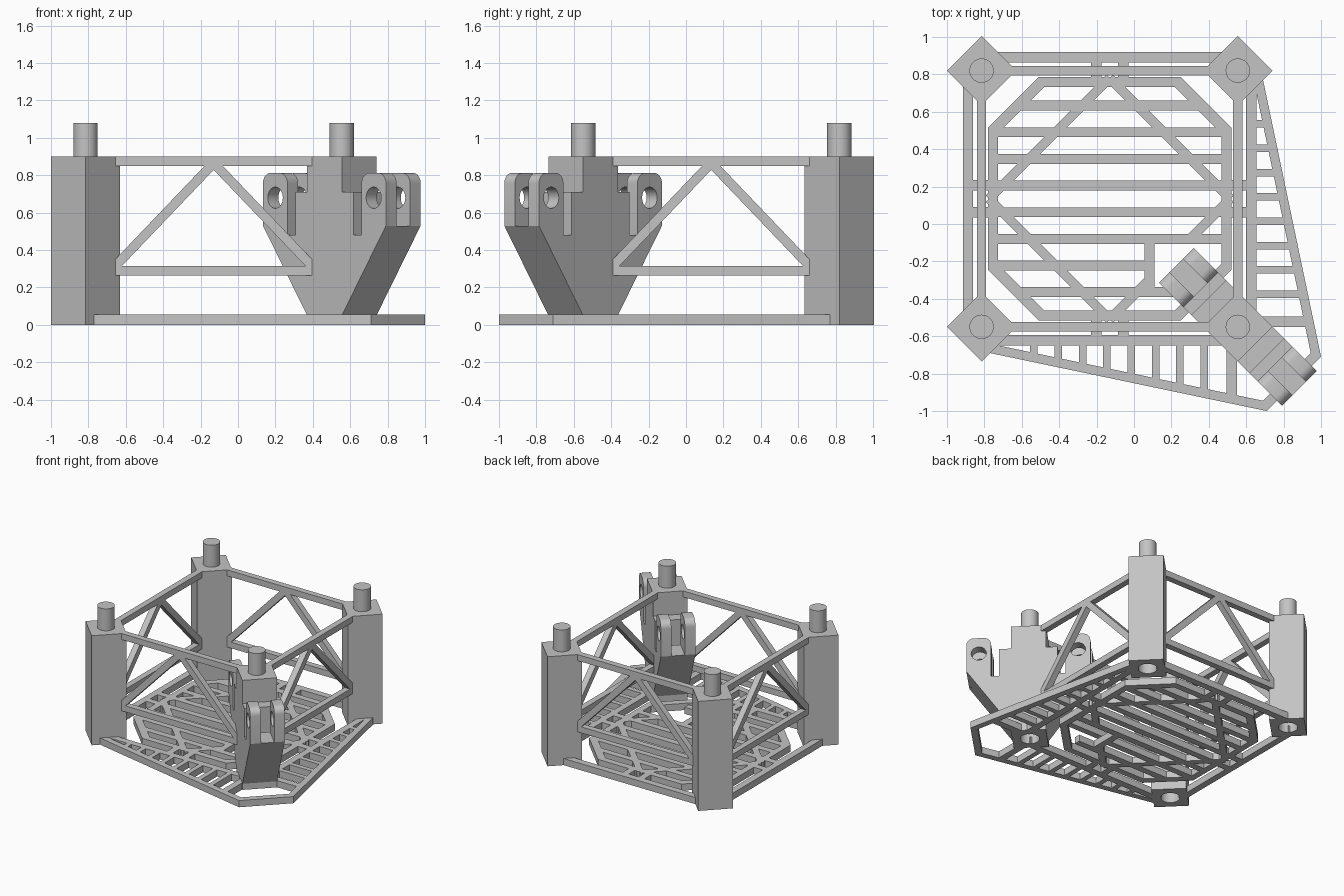
import bpy, bmesh, math
from mathutils import Vector

if "Cube" in bpy.data.objects:
    bpy.data.objects.remove(bpy.data.objects["Cube"])

grey = bpy.data.materials.new("light grey plastic")
grey.diffuse_color = (0.55, 0.55, 0.55, 1)
grey.use_nodes = True
grey.node_tree.nodes["Principled BSDF"].inputs["Base Color"].default_value = grey.diffuse_color

CX, CY = -0.13, 0.135          # centre of the four posts
R = 0.685                      # post offset from that centre
HX, HY = CX + R, CY - R        # hinge post position
BASE = 0.055                   # base plate thickness
W = 0.131                      # half side of a post
Q = math.sqrt(0.5)


def prism(name, shapes, place=lambda a, b, h: (a, b, h)):
    """Each shape is (loops, low, high): outline plus holes, extruded and placed."""
    me = bpy.data.meshes.new(name)
    bm = bmesh.new()
    for loops, lo, hi in shapes:
        part = bmesh.new()
        for loop in loops:
            vs = [part.verts.new((a, b, lo)) for a, b in loop]
            for i in range(len(vs)):
                part.edges.new((vs[i - 1], vs[i]))
        bmesh.ops.triangle_fill(part, use_beauty=True, edges=part.edges[:])
        ext = bmesh.ops.extrude_face_region(part, geom=part.faces[:])
        top = [g for g in ext["geom"] if isinstance(g, bmesh.types.BMVert)]
        bmesh.ops.translate(part, verts=top, vec=(0, 0, hi - lo))
        for v in part.verts:
            v.co = Vector(place(*v.co))
        bmesh.ops.recalc_face_normals(part, faces=part.faces[:])
        tmp = bpy.data.meshes.new("tmp")
        part.to_mesh(tmp)
        part.free()
        bm.from_mesh(tmp)
        bpy.data.meshes.remove(tmp)
    bm.to_mesh(me)
    bm.free()
    me.materials.append(grey)
    ob = bpy.data.objects.new(name, me)
    bpy.context.collection.objects.link(ob)
    return ob


def bar(p, q, w):
    p, q = Vector(p), Vector(q)
    d = (q - p).normalized() * (w / 2)
    n = Vector((-d.y, d.x))
    return [tuple(p + n), tuple(q + n), tuple(q - n), tuple(p - n)]


def circle(x, y, r, n=32):
    return [(x + r * math.cos(i * math.tau / n), y + r * math.sin(i * math.tau / n)) for i in range(n)]


def cut(ob, cutter):
    cutter.hide_render = True
    cutter.hide_viewport = True
    m = ob.modifiers.new("cut", "BOOLEAN")
    m.operation, m.object, m.solver = "DIFFERENCE", cutter, "EXACT"


def smooth(ob):
    bpy.ops.object.select_all(action="DESELECT")
    bpy.context.view_layer.objects.active = ob
    ob.select_set(True)
    bpy.ops.object.shade_smooth_by_angle(angle=math.radians(30))


def hinge_place(u, z, v):
    """u points out along the hinge diagonal, v across it."""
    return (HX + (u + v) * Q, HY + (v - u) * Q, z)


# Corner posts with a stacking pin on top and a socket underneath
for sx in (-1, 1):
    for sy in (-1, 1):
        x, y = CX + sx * R, CY + sy * R
        h = W / Q
        post = prism("corner_post", [([[(x + h, y), (x, y + h), (x - h, y), (x, y - h)]], 0, 0.9)])
        cut(post, prism("socket_cutter", [([circle(x, y, 0.072)], -0.1, 0.2)]))
        if (sx, sy) == (1, -1):
            slot = [(-0.3, 0.71), (0.3, 0.71), (0.3, 0.83), (-0.3, 0.83)]
            cut(post, prism("slot_cutter", [([slot], -0.06, 0.06)], hinge_place))
        smooth(prism("stacking_pin", [([circle(x, y, 0.065)], 0.88, 1.08)]))

# Four identical sides: truss, base rail and tabs to the floor
for k in range(4):
    c, s = round(math.cos(k * math.pi / 2)), round(math.sin(k * math.pi / 2))

    def turn(a, b):
        return (CX + c * a - s * b, CY + s * a + c * b)

    def upright(a, z, t):
        return (*turn(a, t - R), z)

    def flat(a, b, z):
        return (*turn(a, b), z)

    truss = [bar((-0.58, 0.875), (0.58, 0.875), 0.05), bar((-0.58, 0.29), (0.58, 0.29), 0.05)]
    truss += [bar((m * 0.535, 0.305), (0, 0.865), 0.05) for m in (-1, 1)]
    prism("side_truss", [([l], -0.025, 0.025) for l in truss], upright)
    rails = [bar((-0.64, -0.757), (0.64, -0.757), 0.055)]
    rails += [bar((m * 0.072, -0.62), (m * 0.072, -0.75), 0.055) for m in (-1, 1)]
    prism("base_rail", [([l], 0, BASE) for l in rails], flat)


# Floor grille: chamfered ring, diamond brace and slats
def octagon(h, ch):
    k = h - ch
    pts = [(k, h), (h, k), (h, -k), (k, -h), (-k, -h), (-h, -k), (-h, k), (-k, h)]
    return [(CX + a, CY + b) for a, b in pts]


floor = [[octagon(0.65, 0.27), octagon(0.597, 0.248)]]
D = 0.645
ends = [((-D, 0), (0, D)), ((0, D), (D, 0)), ((-D, 0), (0, -D)), ((0, -D), (0.2, 0.2 - D)), ((D, 0), (0.42, 0.42 - D))]
for p, q in ends:
    floor.append([bar((CX + p[0], CY + p[1]), (CX + q[0], CY + q[1]), 0.05)])
for i in range(-4, 5):
    if i == -4:
        continue
    dy = i * 0.1425 - 0.072 + 0.0
    half = min(0.62, 1.0 - abs(dy))
    right = {-2: 0.09, -3: 0.25}.get(i, CX + half)
    floor.append([bar((CX - half, CY + dy), (right, CY + dy), 0.053)])
floor.append([bar((0.082, -0.08), (0.082, -0.38), 0.054)])
prism("floor_grille", [(l, 0, BASE) for l in floor])

# Tapered skirt around the hinge corner, mirrored about its diagonal
rim = [(0.69, 0.77), (1.0, -0.71), (0.71, -1.0), (-0.77, -0.69),
       (-0.77, -0.64), (0.69, -0.945), (0.945, -0.69), (0.64, 0.77)]
ribs = [(0.535 - 0.13 * i, 0.04) for i in range(8)] + [(-0.522, 0.055)]
skirt = [rim]
for y, w in ribs:
    x = 0.67 + (0.77 - y) * 0.31 / 1.48
    skirt += [bar((0.63, y), (x, y), w), bar((-y, -0.63), (-y, -x), w)]
prism("corner_skirt", [([l], 0, BASE) for l in skirt])

# Hinge bracket on both sides of the hinge post: sloped arm plus two lugs
for m, side in ((1, "outer"), (-1, "inner")):
    def place(u, z, v, m=m):
        return hinge_place(m * u, z, v)

    arm = [(0.1, 0.02), (W, 0.05), (0.465, 0.53), (0.28, 0.53), (0.28, 0.48), (0.22, 0.48), (0.22, 0.71), (0.1, 0.71)]
    prism(side + "_hinge_arm", [([arm], -W, W)], place)
    r = 0.055
    lug = [(0.28, 0.5), (0.4444, 0.5), (0.465, 0.53)]
    for cx, a0 in ((0.465 - r, 0), (0.28 + r, 90)):
        for j in range(7):
            a = math.radians(a0 + j * 15)
            lug.append((cx + r * math.cos(a), 0.812 - r + r * math.sin(a)))
    eye = circle(0.372, 0.68, 0.057)
    smooth(prism(side + "_hinge_lugs", [([lug, eye], -W, -W + 0.08), ([lug, eye], W - 0.08, W)], place))
